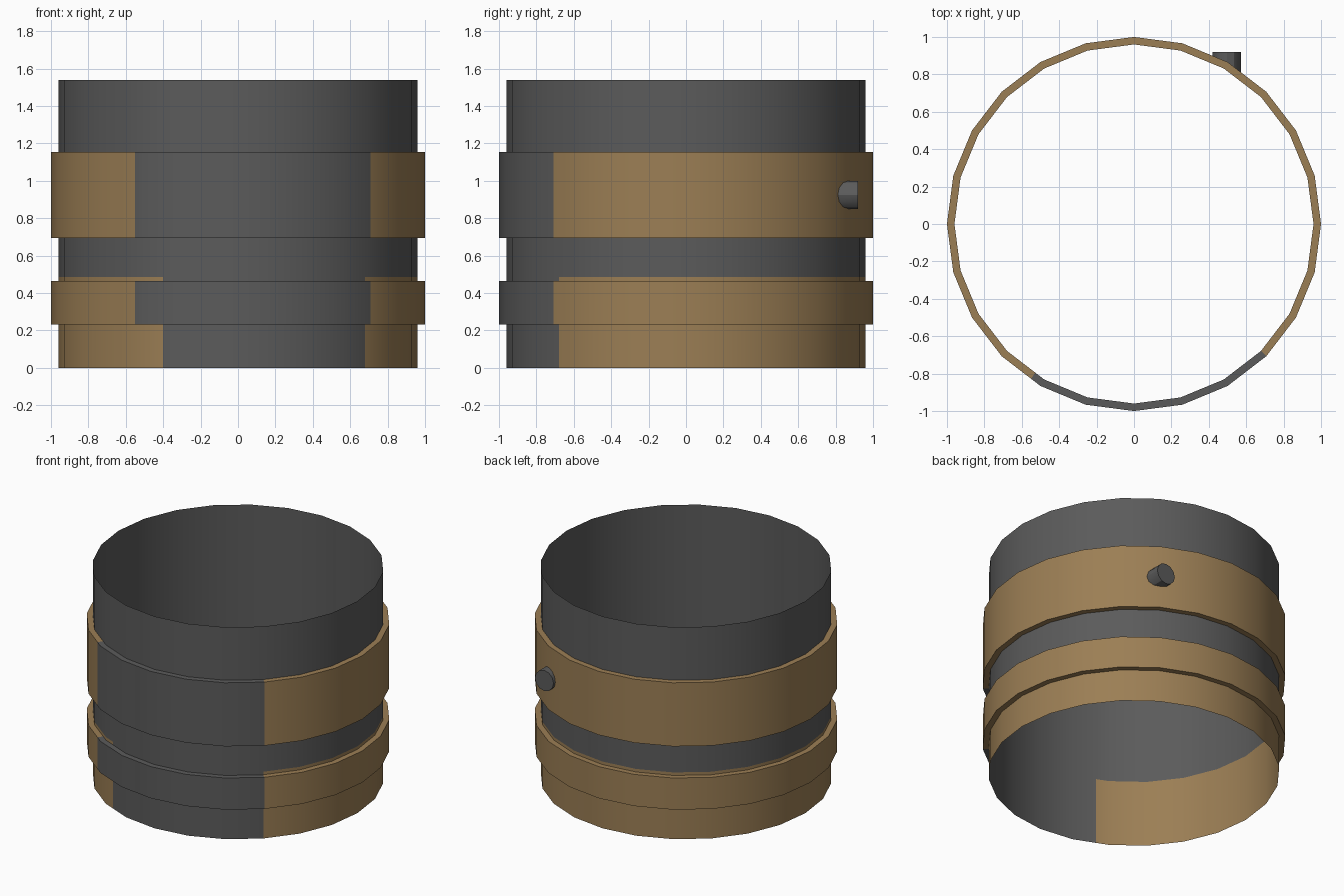
import bpy, bmesh, math

if "Cube" in bpy.data.objects:
    bpy.data.objects.remove(bpy.data.objects["Cube"])

SIDES = 24


def material(name, rgb):
    m = bpy.data.materials.new(name)
    m.diffuse_color = (*rgb, 1)
    m.use_nodes = True
    m.node_tree.nodes["Principled BSDF"].inputs["Base Color"].default_value = m.diffuse_color
    return m


grey = material("dark_grey", (0.105, 0.105, 0.105))
tan = material("bronze_tan", (0.33, 0.21, 0.09))


def outline(r, split_x):
    """24-gon points with one extra point on the front edge at x = split_x."""
    pts = [(r * math.cos(2 * math.pi * i / SIDES), r * math.sin(2 * math.pi * i / SIDES))
           for i in range(SIDES)]
    out = []
    for i, a in enumerate(pts):
        b = pts[(i + 1) % SIDES]
        out.append(a)
        if a[1] < 0 and a[0] < split_x < b[0]:
            t = (split_x - a[0]) / (b[0] - a[0])
            out.append((split_x, a[1] + t * (b[1] - a[1])))
    return out


def finish(name, bm, mats):
    me = bpy.data.meshes.new(name)
    bm.to_mesh(me)
    bm.free()
    ob = bpy.data.objects.new(name, me)
    bpy.context.collection.objects.link(ob)
    for m in mats:
        me.materials.append(m)
    bpy.ops.object.select_all(action='DESELECT')
    ob.select_set(True)
    bpy.context.view_layer.objects.active = ob
    bpy.ops.object.shade_smooth_by_angle(angle=math.radians(30))
    return ob


def lathe(name, profile, split_x, tan_top):
    """Spin (radius, z) rows; the front sector stays grey, the rest is tan below tan_top."""
    bm = bmesh.new()
    rows = [[bm.verts.new((x, y, z)) for x, y in outline(r, split_x * r / profile[0][0])]
            for r, z in profile]
    n = len(rows[0])
    for lo, hi in zip(rows, rows[1:]):
        for i in range(n):
            j = (i + 1) % n
            f = bm.faces.new((lo[i], lo[j], hi[j], hi[i]))
            c = f.calc_center_median()
            k = split_x / profile[0][0] * math.hypot(c.x, c.y)
            in_front = c.y < 0 and c.x > k and c.x < -c.y
            f.material_index = 1 if c.z < tan_top and not in_front else 0
    return finish(name, bm, [grey, tan])


def band(name, z0, z1):
    lathe(name, [(0.96, z0), (1.0, z0), (1.0, z1), (0.96, z1)], -0.528, 9)


# Open thin-walled tube with a partly tan lower section
lathe("tube_wall", [(0.96, 0), (0.96, 0.485), (0.96, 1.54)], -0.40, 0.485)

# Two raised bands
band("lower_band", 0.233, 0.463)
band("upper_band", 0.693, 1.155)

# Small peg at the back, its base trimmed to the band surface
bm = bmesh.new()
PX, PZ, PR, N = 0.496, 0.925, 0.075, 12
base, tip = [], []
for i in range(N):
    a = 2 * math.pi * i / N
    x, z = PX + PR * math.cos(a), PZ + PR * math.sin(a)
    wall = 0.866 - (x - 0.5) * (0.768 if x > 0.5 else 0.414)
    base.append(bm.verts.new((x, wall - 0.015, z)))
    tip.append(bm.verts.new((x, 0.92, z)))
for i in range(N):
    j = (i + 1) % N
    bm.faces.new((base[i], tip[i], tip[j], base[j]))
bm.faces.new(tip)
bm.faces.new(base[::-1])
bmesh.ops.recalc_face_normals(bm, faces=bm.faces)
finish("back_peg", bm, [grey])
